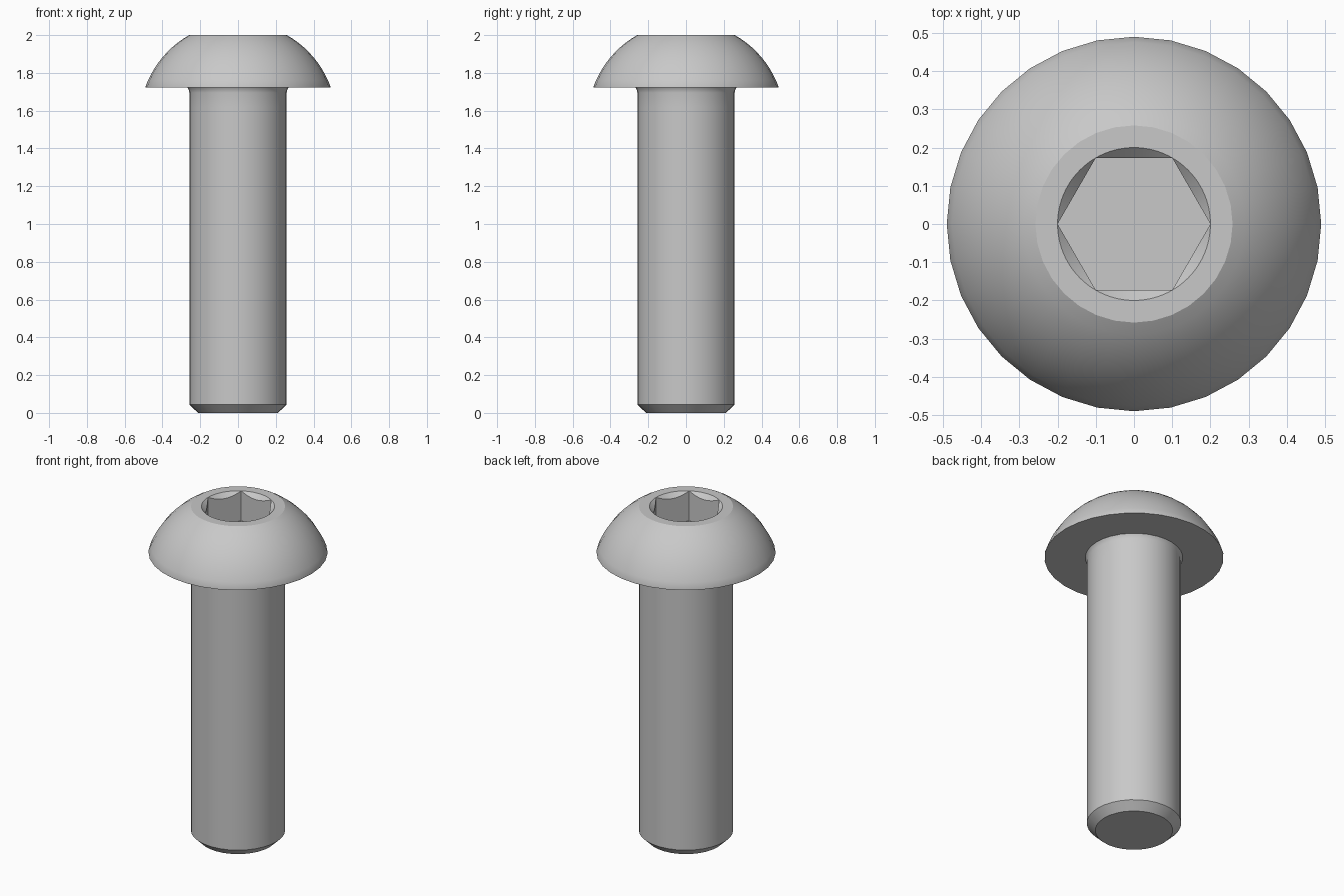
import bpy, bmesh
from math import sin, cos, pi, atan2, radians

old = bpy.data.objects.get("Cube")
if old:
    bpy.data.objects.remove(old, do_unlink=True)

SEG = 32           # sides of the turned parts
SUB = 3            # finer socket rim, divisible by six
TOP, UNDER = 2.0, 1.722
R_SHANK, R_NECK, R_HEAD = 0.258, 0.267, 0.49
R_SOCKET, SOCKET_DEPTH = 0.2, 0.18

steel = bpy.data.materials.new("grey steel")
steel.use_nodes = True
colour = (0.58, 0.58, 0.58, 1)
steel.diffuse_color = colour
bsdf = steel.node_tree.nodes["Principled BSDF"]
bsdf.inputs["Base Color"].default_value = colour


def ring(bm, count, radius, height):
    """Circle of vertices; radius and height are functions of the angle."""
    angles = [2 * pi * i / count for i in range(count)]
    return [bm.verts.new((radius(a) * cos(a), radius(a) * sin(a), height(a)))
            for a in angles]


def circle(bm, r, z):
    return ring(bm, SEG, lambda a: r, lambda a: z)


def bridge(bm, low, high):
    n = len(low)
    for i in range(n):
        j = (i + 1) % n
        bm.faces.new((low[i], low[j], high[j], high[i]))


def lathe(bm, profile):
    rings = [circle(bm, r, z) for r, z in profile]
    for low, high in zip(rings, rings[1:]):
        bridge(bm, low, high)
    return rings


def finish(bm, name):
    bmesh.ops.remove_doubles(bm, verts=bm.verts, dist=1e-5)
    mesh = bpy.data.meshes.new(name)
    bm.to_mesh(mesh)
    bm.free()
    mesh.materials.append(steel)
    obj = bpy.data.objects.new(name, mesh)
    bpy.context.collection.objects.link(obj)
    bpy.ops.object.select_all(action="DESELECT")
    obj.select_set(True)
    bpy.context.view_layer.objects.active = obj
    bpy.ops.object.shade_smooth_by_angle(angle=radians(25))


# Shank: chamfered tip, straight body, small fillet under the head
bm = bmesh.new()
rings = lathe(bm, [(0.212, 0), (R_SHANK, 0.045), (R_SHANK, 1.62),
                   (R_SHANK, 1.695), (0.261, 1.711), (R_NECK, UNDER)])
bm.faces.new(reversed(rings[0]))
finish(bm, "shank")

# Head: flat underside and a spherical dome cut off flat at the top
bm = bmesh.new()
centre, rim_z, steps = 1.547, 1.727, 10
ball = (R_HEAD ** 2 + (rim_z - centre) ** 2) ** 0.5
a0 = atan2(rim_z - centre, R_HEAD)
a1 = atan2(TOP - centre, R_SHANK)
dome = [(ball * cos(a), centre + ball * sin(a))
        for a in (a0 + (a1 - a0) * i / steps for i in range(steps))]
rings = lathe(bm, [(R_NECK, UNDER), (R_HEAD, UNDER)] + dome + [(R_SHANK, TOP)])

# Hexagonal socket: its walls meet a conical countersink in scallops
apothem = R_SOCKET * cos(pi / 6)


def hex_radius(a):
    return apothem / cos(a % (pi / 3) - pi / 6)


fine = SEG * SUB
rim = ring(bm, fine, lambda a: R_SOCKET, lambda a: TOP)
scallop = ring(bm, fine, hex_radius, lambda a: TOP - (R_SOCKET - hex_radius(a)))
floor = ring(bm, fine, hex_radius, lambda a: TOP - SOCKET_DEPTH)
bridge(bm, rim, scallop)
bridge(bm, scallop, floor)
bm.faces.new(floor)

# Flat land between the dome and the socket
outer = rings[-1]
for i in range(SEG):
    inner = [rim[(i * SUB + k) % fine] for k in range(SUB, -1, -1)]
    bm.faces.new([outer[i], outer[(i + 1) % SEG]] + inner)
finish(bm, "button_head")
